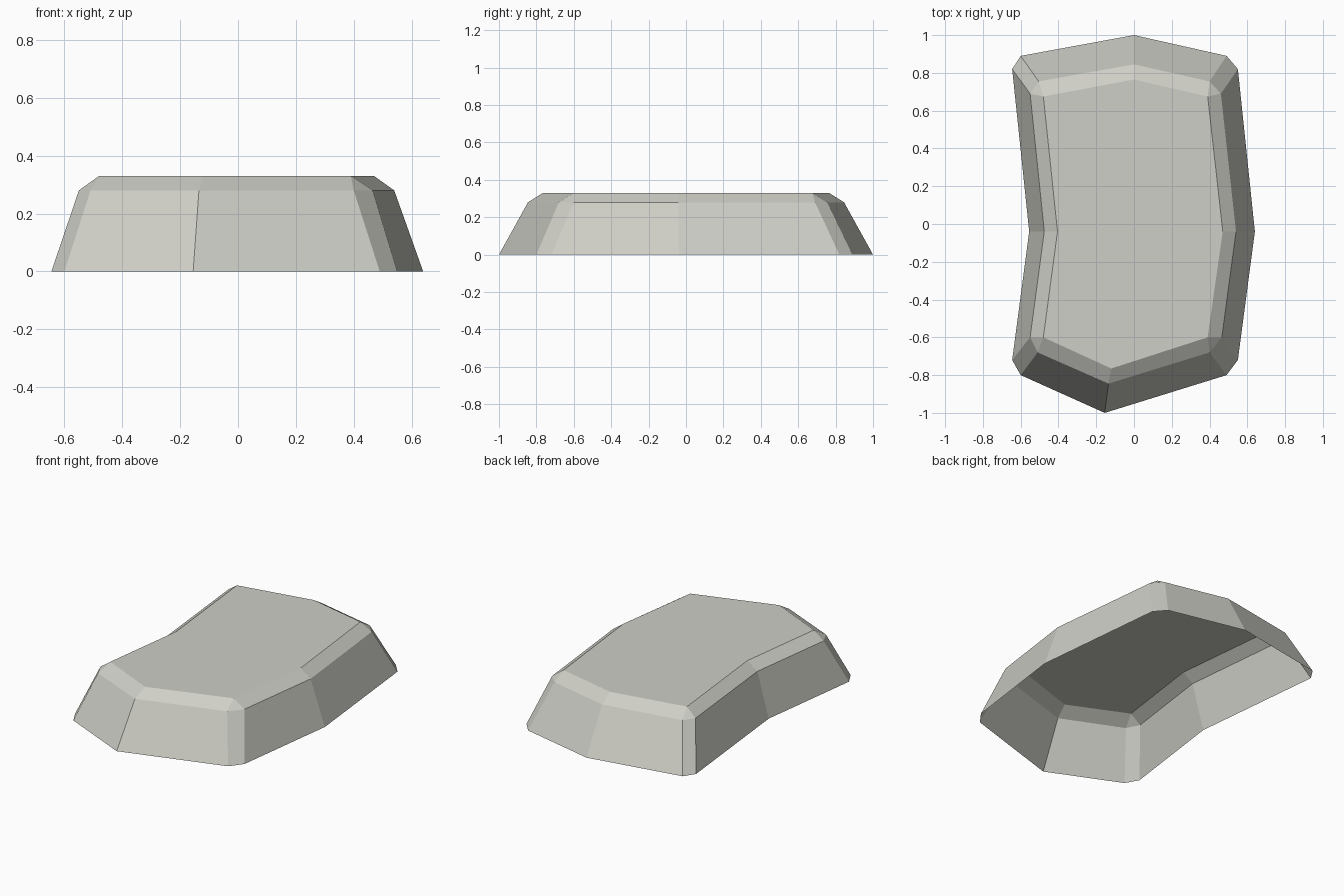
import bpy
import bmesh

default_cube = bpy.data.objects.get("Cube")
if default_cube:
    bpy.data.objects.remove(default_cube, do_unlink=True)


def make_material(name, color):
    material = bpy.data.materials.new(name)
    material.use_nodes = True
    material.diffuse_color = color
    shader = next(n for n in material.node_tree.nodes if n.type == "BSDF_PRINCIPLED")
    shader.inputs["Base Color"].default_value = color
    return material


def add_ring(mesh, outline, height):
    return [mesh.verts.new((x, y, height)) for x, y in outline]


def bridge(mesh, lower, upper):
    """Join two outlines with side faces, dropping repeated corner points."""
    count = len(lower)
    for i in range(count):
        j = (i + 1) % count
        corners = list(dict.fromkeys((lower[i], lower[j], upper[j], upper[i])))
        mesh.faces.new(corners)


# Outlines run counterclockwise from the front point, with clipped corners
base_outline = [
    (-.155, -1), (.49, -.8), (.55, -.72), (.64, -.04), (.55, .82), (.49, .89),
    (0, 1), (-.6, .89), (-.645, .82), (-.555, -.04), (-.645, -.72), (-.6, -.8),
]
shoulder_outline = [
    (-.135, -.845), (.4, -.68), (.465, -.6), (.54, -.04), (.46, .69), (.4, .755),
    (0, .845), (-.505, .755), (-.55, .69), (-.475, -.04), (-.55, -.6), (-.51, -.68),
]
top_outline = [
    (-.12, -.765), (.39, -.6), (.47, -.04), (.39, .675),
    (0, .765), (-.48, .675), (-.405, -.04), (-.48, -.6),
]

shell = bmesh.new()
base = add_ring(shell, base_outline, 0)
shoulder = add_ring(shell, shoulder_outline, .28)
top = add_ring(shell, top_outline, .33)

# Every second top point is a corner, met by both ends of a clipped corner
top_for_shoulder = []
for index, vert in enumerate(top):
    top_for_shoulder += [vert, vert] if index % 2 else [vert]

# Sloping walls, bevelled rim and flat top; the underside stays open
bridge(shell, base, shoulder)
bridge(shell, shoulder, top_for_shoulder)
shell.faces.new(top)

mesh_data = bpy.data.meshes.new("curved_cover")
shell.to_mesh(mesh_data)
shell.free()
mesh_data.materials.append(make_material("pale warm grey", (.62, .62, .57, 1)))
cover = bpy.data.objects.new("curved_cover", mesh_data)
bpy.context.collection.objects.link(cover)
